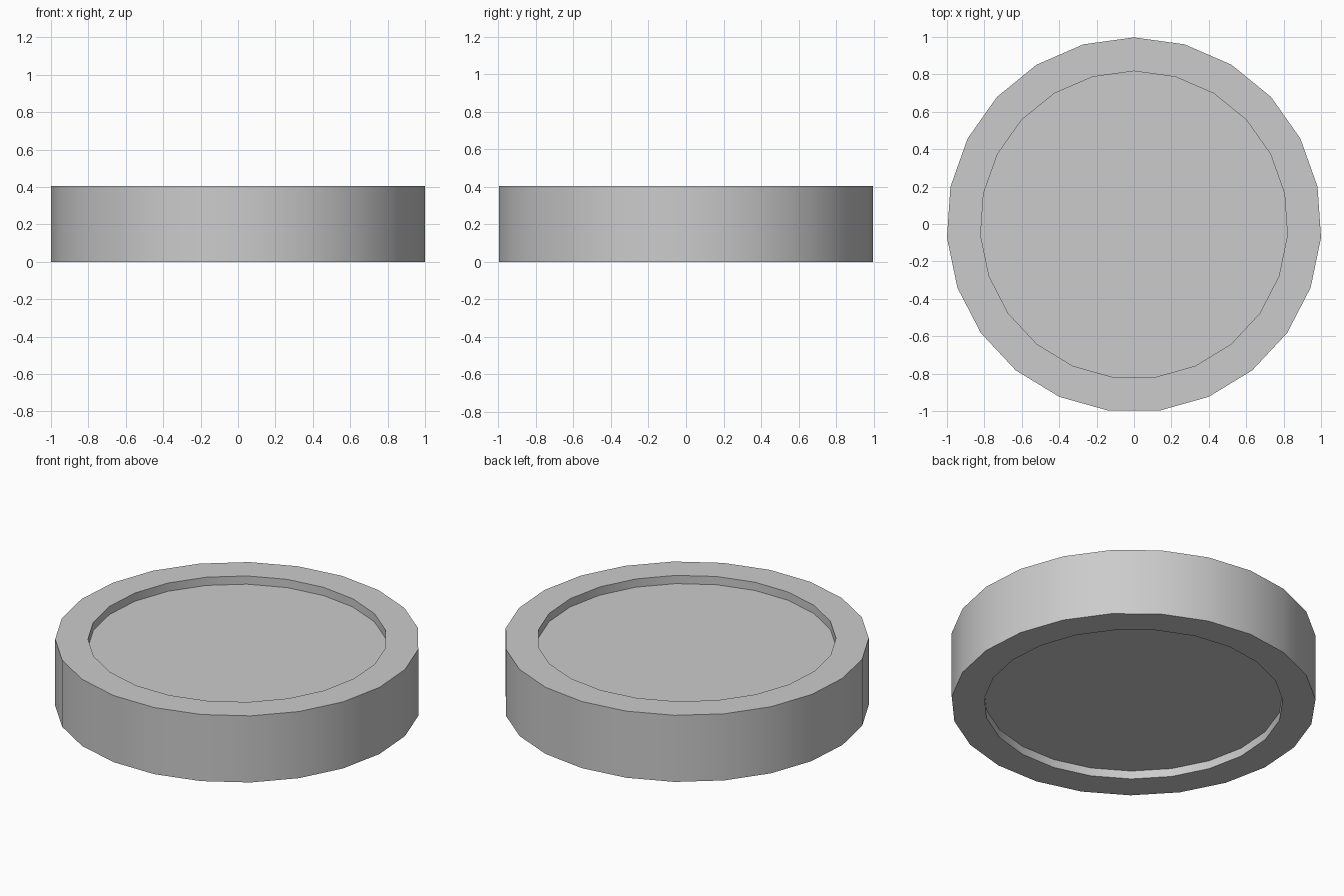
import bpy, bmesh, math

if "Cube" in bpy.data.objects:
    bpy.data.objects.remove(bpy.data.objects["Cube"])

SIDES = 23
R_OUT, R_IN = 1.0023, 0.822
HEIGHT, RECESS = 0.404, 0.05
Y_SHIFT = -0.0047  # centres the odd-sided outline on y = 0

bm = bmesh.new()


def ring(radius, z):
    step = 2 * math.pi / SIDES
    return [bm.verts.new((radius * math.cos(math.pi / 2 + i * step),
                          radius * math.sin(math.pi / 2 + i * step) + Y_SHIFT, z))
            for i in range(SIDES)]


# Profile from the lower floor, around the rim, to the upper floor
profile = [(R_IN, RECESS), (R_IN, 0), (R_OUT, 0),
           (R_OUT, HEIGHT), (R_IN, HEIGHT), (R_IN, HEIGHT - RECESS)]
rings = [ring(r, z) for r, z in profile]
for a, b in zip(rings, rings[1:]):
    for i in range(SIDES):
        j = (i + 1) % SIDES
        bm.faces.new((a[i], a[j], b[j], b[i]))

# Recessed floors on both sides
bm.faces.new(rings[0][::-1])
bm.faces.new(rings[-1])
bmesh.ops.recalc_face_normals(bm, faces=bm.faces)

mesh = bpy.data.meshes.new("recessed_disc")
bm.to_mesh(mesh)
bm.free()
disc = bpy.data.objects.new("recessed_disc", mesh)
bpy.context.collection.objects.link(disc)

# Smooth walls with sharp rim edges
bpy.context.view_layer.objects.active = disc
disc.select_set(True)
bpy.ops.object.shade_smooth_by_angle(angle=math.radians(30))
